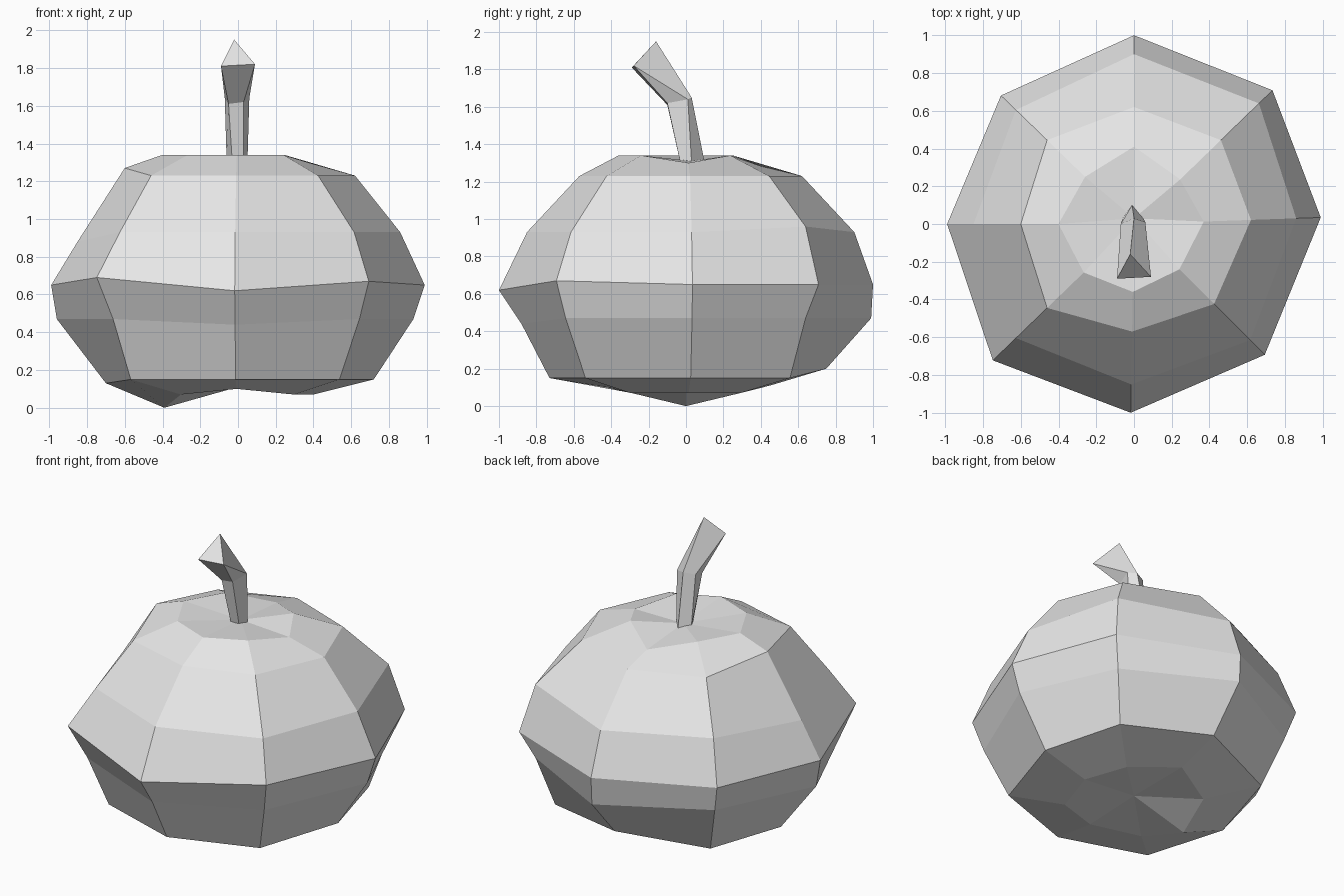
import bpy
import bmesh
from math import sin, cos, radians
from mathutils import Vector

cube = bpy.data.objects.get("Cube")
if cube:
    bpy.data.objects.remove(cube, do_unlink=True)


def make_material(name, colour):
    material = bpy.data.materials.new(name)
    material.use_nodes = True
    material.diffuse_color = colour
    shader = next(n for n in material.node_tree.nodes if n.type == "BSDF_PRINCIPLED")
    shader.inputs["Base Color"].default_value = colour
    return material


def loft(name, rings, material, bottom=None, top=None):
    """Skin closed rings of points; close each end with a pole point or one face."""
    bm = bmesh.new()
    rows = [[bm.verts.new(point) for point in ring] for ring in rings]
    count = len(rows[0])

    for low, high in zip(rows, rows[1:]):
        for i in range(count):
            j = (i + 1) % count
            bm.faces.new((low[i], low[j], high[j], high[i]))

    for row, pole in ((rows[0], bottom), (rows[-1], top)):
        if pole is None:
            bm.faces.new(row)
            continue
        centre = bm.verts.new(pole)
        for i in range(count):
            bm.faces.new((row[i], row[(i + 1) % count], centre))

    # Coincident points collapse quads to triangles where a ring tapers
    bmesh.ops.remove_doubles(bm, verts=bm.verts[:], dist=0.001)
    bmesh.ops.recalc_face_normals(bm, faces=bm.faces[:])
    mesh = bpy.data.meshes.new(name)
    bm.to_mesh(mesh)
    bm.free()
    mesh.materials.append(material)
    obj = bpy.data.objects.new(name, mesh)
    bpy.context.collection.objects.link(obj)
    return obj


grey = make_material("plain grey", (0.8, 0.8, 0.8, 1.0))

# Columns run from the front, by the model's left side, round to the back
FRONT, FRONT_LEFT, LEFT, BACK_LEFT, BACK, BACK_RIGHT, RIGHT, FRONT_RIGHT = range(8)
angles = [-1, 45, 92, 134, 180, 226, 270, 314]

# Body rings from bottom to top: height, then radius of each column
body_rings = [
    (0.07, [.42, .42, .40, .42, .45, .42, .39, .42]),
    (0.15, [.73, .76, .72, .80, .75, .77, .70, .79]),
    (0.47, [.88, .91, .93, .92, .99, .91, .96, .92]),
    (0.65, [1.0, .98, .99, 1.02, 1.0, .98, .99, 1.04]),
    (0.93, [.85, .87, .86, .92, .90, .87, .85, .87]),
    (1.23, [.57, .60, .62, .64, .62, .64, .60, .64]),
    (1.34, [.36, .34, .37, .34, .41, .36, .40, .37]),
]

# Uneven heights that make the body look hand-shaped
lift = {
    (0, RIGHT): -.07, (0, FRONT): .03, (0, BACK): .04,
    (1, BACK): .05, (1, RIGHT): -.02, (2, FRONT): -.03,
    (3, FRONT): -.03, (3, FRONT_RIGHT): .04, (3, FRONT_LEFT): .02,
    (4, RIGHT): -.05, (4, BACK_LEFT): .03,
    (5, RIGHT): .04, (6, LEFT): -.04, (6, BACK): -.06,
}

body = []
for level, (height, radii) in enumerate(body_rings):
    body.append([
        Vector((r * sin(radians(a)), -r * cos(radians(a)), height + lift.get((level, col), 0)))
        for col, (r, a) in enumerate(zip(radii, angles))
    ])
loft("pumpkin_body", body, grey, bottom=(0, 0, 0.11), top=(0, 0.03, 1.31))

# Stem: a five-sided stalk bending forward and flaring to a slanted triangular cut
tip_right, tip_left, tip_back = (-.09, -.29, 1.81), (.09, -.28, 1.82), (-.02, -.16, 1.95)
stem = [
    [(-.03, -.03, 1.3), (.03, -.03, 1.3), (.05, .03, 1.3), (-.01, .1, 1.3), (-.06, .03, 1.3)],
    [(-.05, -.1, 1.61), (.03, -.1, 1.62), (.06, .01, 1.64), (0, .03, 1.65), (-.07, 0, 1.64)],
    [tip_right, tip_left, tip_left, tip_back, tip_right],
]

# The tip ring has repeated points, so it closes through a pole at its middle
tip_middle = sum((Vector(p) for p in (tip_right, tip_left, tip_back)), Vector()) / 3
loft("stem", stem, grey, top=tip_middle)
